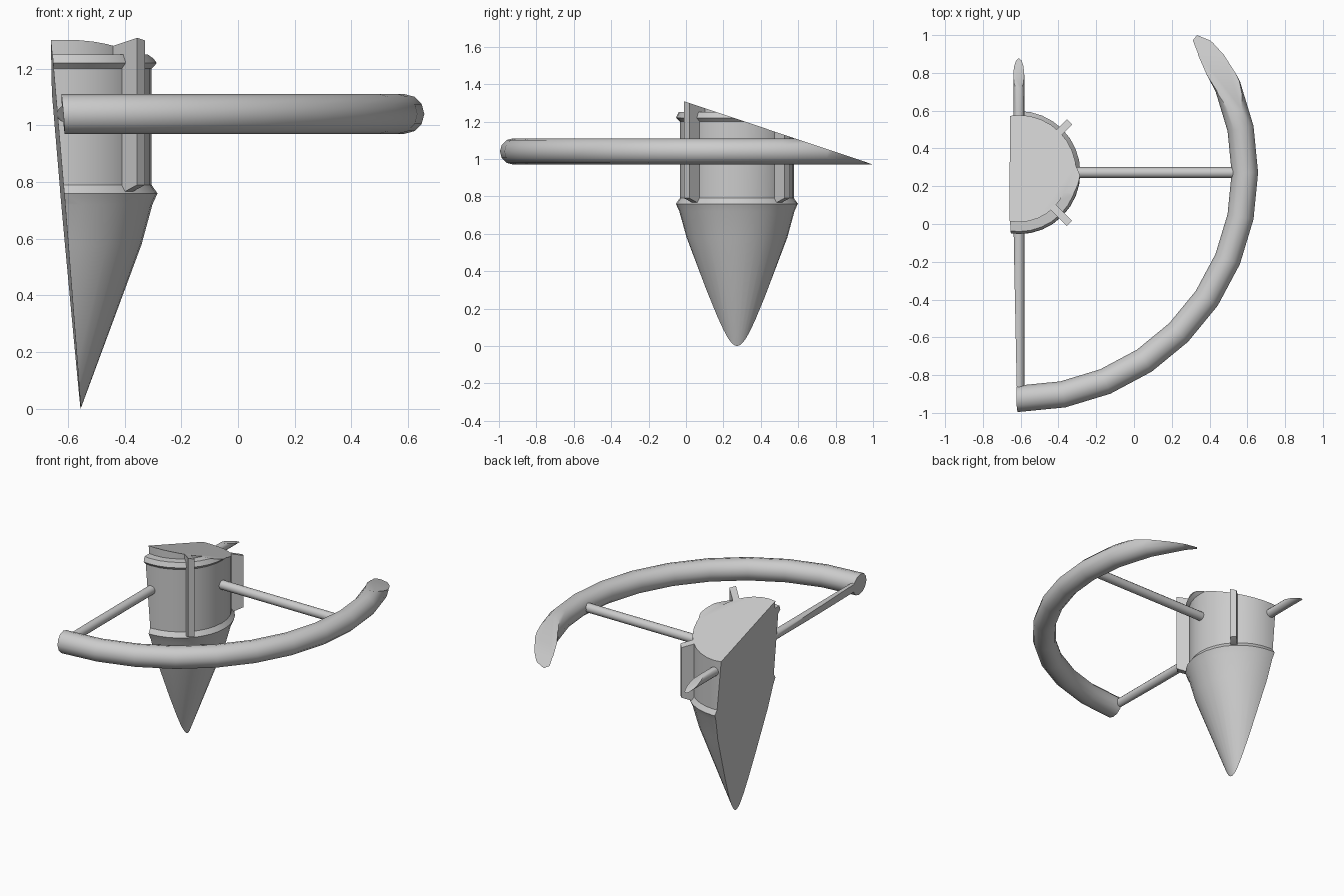
import bpy, bmesh, math
from mathutils import Vector, Matrix

if "Cube" in bpy.data.objects:
    bpy.data.objects.remove(bpy.data.objects["Cube"])

CX, CY, RING_Z = -0.61, 0.272, 1.04   # axis of the body and height of the ring
RING_R = 1.197

grey = bpy.data.materials.new("light_grey")
grey.diffuse_color = (0.6, 0.6, 0.6, 1)
grey.use_nodes = True
grey.node_tree.nodes["Principled BSDF"].inputs["Base Color"].default_value = grey.diffuse_color

# The whole model is sliced by a near-vertical side plane and a sloping top plane
PLANES = [
    (Vector((-0.549, 0, 0)), Vector((-1, -0.022, -0.085))),
    (Vector((0, 0, 1.305)), Vector((0, 0.335, 1))),
]


def finish(bm, name):
    """Slice by both planes, cap the cuts and make a smooth-shaded object."""
    bmesh.ops.recalc_face_normals(bm, faces=bm.faces[:])
    for co, no in PLANES:
        geom = bm.verts[:] + bm.edges[:] + bm.faces[:]
        bmesh.ops.bisect_plane(bm, geom=geom, dist=1e-5, plane_co=co,
                               plane_no=no.normalized(), clear_outer=True)
        rim = [e for e in bm.edges if e.is_boundary]
        if rim:
            bmesh.ops.holes_fill(bm, edges=rim, sides=0)
    bmesh.ops.recalc_face_normals(bm, faces=bm.faces[:])
    me = bpy.data.meshes.new(name)
    bm.to_mesh(me)
    bm.free()
    me.materials.append(grey)
    ob = bpy.data.objects.new(name, me)
    bpy.context.collection.objects.link(ob)
    bpy.ops.object.select_all(action='DESELECT')
    ob.select_set(True)
    bpy.context.view_layer.objects.active = ob
    bpy.ops.object.shade_smooth_by_angle(angle=math.radians(32))


def lathe(profile, name, steps=32, closed=False):
    """Revolve an (r, z) profile around the body axis."""
    bm = bmesh.new()
    vs = [bm.verts.new((CX + r, CY, z)) for r, z in profile]
    n = len(vs)
    es = [bm.edges.new((vs[i], vs[(i + 1) % n])) for i in range(n if closed else n - 1)]
    bmesh.ops.spin(bm, geom=vs + es, cent=(CX, CY, 0), axis=(0, 0, 1),
                   angle=math.tau, steps=steps)
    bmesh.ops.remove_doubles(bm, verts=bm.verts[:], dist=1e-4)
    finish(bm, name)


# Body: cone, flared collar, barrel, rim and raised centre
lathe([(0, -0.148), (0.055, 0), (0.27, 0.58), (0.308, 0.72), (0.326, 0.76),
       (0.305, 0.79), (0.305, 1.2), (0.325, 1.22), (0.312, 1.25),
       (0.262, 1.25), (0.262, 1.5), (0, 1.5)], "body")

# Ring around the body
circle = [(RING_R + 0.07 * math.cos(math.tau * i / 12),
           RING_Z + 0.07 * math.sin(math.tau * i / 12)) for i in range(12)]
lathe(circle, "ring", closed=True)

# Spokes from body to ring
for name, ang in (("right_spoke", 0), ("back_spoke", 90), ("front_spoke", -90)):
    bm = bmesh.new()
    bmesh.ops.create_cone(bm, cap_ends=True, segments=12, radius1=0.029,
                          radius2=0.029, depth=0.92)
    bm.transform(Matrix.Translation((CX, CY, RING_Z))
                 @ Matrix.Rotation(math.radians(ang), 4, 'Z')
                 @ Matrix.Translation((0.71, 0, 0))
                 @ Matrix.Rotation(math.pi / 2, 4, 'Y'))
    finish(bm, name)

# Diagonal fins
for name, ang in (("front_fin", -45), ("back_fin", 45)):
    bm = bmesh.new()
    outline = [(0.2, 0.765), (0.315, 0.765), (0.38, 0.79), (0.38, 1.5), (0.2, 1.5)]
    face = bm.faces.new([bm.verts.new((r, -0.02, z)) for r, z in outline])
    ext = bmesh.ops.extrude_face_region(bm, geom=[face], use_keep_orig=True)
    bmesh.ops.translate(bm, vec=(0, 0.04, 0),
                        verts=[v for v in ext["geom"] if isinstance(v, bmesh.types.BMVert)])
    bm.transform(Matrix.Translation((CX, CY, 0))
                 @ Matrix.Rotation(math.radians(ang), 4, 'Z'))
    finish(bm, name)
